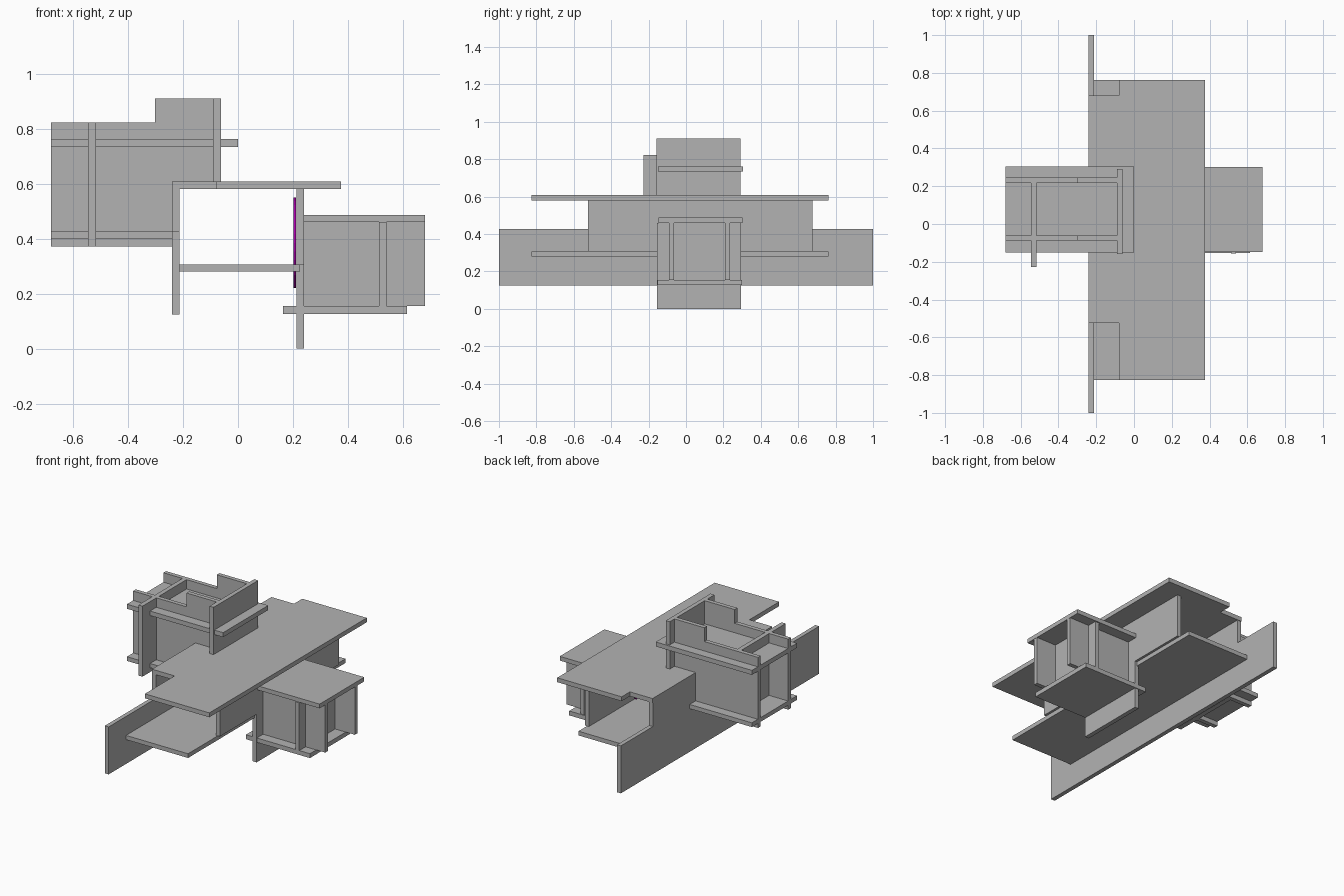
import bpy
import bmesh
import math
from mathutils import Vector

cube = bpy.data.objects.get("Cube")
if cube:
    bpy.data.objects.remove(cube, do_unlink=True)


def make_material(name, colour):
    mat = bpy.data.materials.new(name)
    mat.use_nodes = True
    mat.diffuse_color = (*colour, 1)
    mat.node_tree.nodes["Principled BSDF"].inputs["Base Color"].default_value = (*colour, 1)
    return mat


grey = make_material("board_grey", (0.45, 0.45, 0.45))
purple = make_material("purple", (0.4, 0.0, 0.4))


def panel(name, axis, start, end, outline, mat=grey):
    """Extrude a flat outline along one axis; outline uses the other two axes in order."""
    bm = bmesh.new()
    def place(a, b):
        co = [a, b]
        co.insert("xyz".index(axis), start)
        return bm.verts.new(co)
    face = bm.faces.new([place(a, b) for a, b in outline])
    push = Vector([end - start if c == axis else 0 for c in "xyz"])
    moved = bmesh.ops.extrude_face_region(bm, geom=[face])["geom"]
    bmesh.ops.translate(bm, vec=push, verts=[g for g in moved if isinstance(g, bmesh.types.BMVert)])
    bmesh.ops.recalc_face_normals(bm, faces=bm.faces[:])
    mesh = bpy.data.meshes.new(name)
    bm.to_mesh(mesh)
    bm.free()
    mesh.materials.append(mat)
    obj = bpy.data.objects.new(name, mesh)
    bpy.context.collection.objects.link(obj)
    return obj


def rect(a0, a1, b0, b1):
    return [(a0, b0), (a1, b0), (a1, b1), (a0, b1)]


# Central body: notched roof, floor and the two long walls
panel("roof", "z", 0.58, 0.608,
      [(-0.08, -0.825), (0.375, -0.825), (0.375, 0.763), (-0.08, 0.763),
       (-0.08, 0.68), (-0.24, 0.68), (-0.24, -0.525), (-0.08, -0.525)])
panel("floor", "z", 0.28, 0.307, rect(-0.213, 0.225, -0.825, 0.763))
panel("long_wall", "x", -0.24, -0.213,
      [(-1, 0.125), (1, 0.125), (1, 0.428), (0.677, 0.428),
       (0.677, 0.58), (-0.525, 0.58), (-0.525, 0.428), (-1, 0.428)])
panel("short_wall", "x", 0.212, 0.24,
      [(-0.155, 0), (0.295, 0), (0.295, 0.307), (0.677, 0.307),
       (0.677, 0.58), (-0.525, 0.58), (-0.525, 0.307), (-0.155, 0.307)])

# Thin purple disc on the inner face of the short wall
panel("wall_disc", "x", 0.202, 0.2115,
      [(0.07 + 0.165 * math.cos(i * math.tau / 32), 0.385 + 0.165 * math.sin(i * math.tau / 32))
       for i in range(32)], purple)

# Lower side box
panel("lower_box_top", "z", 0.46, 0.487, rect(0.24, 0.68, -0.148, 0.302))
panel("lower_box_base", "z", 0.127, 0.155, rect(0.163, 0.615, -0.153, 0.3))
panel("lower_box_cross_wall", "x", 0.513, 0.54, rect(-0.155, 0.295, 0.155, 0.46))
for name, y in (("front", -0.09), ("back", 0.208)):
    panel("lower_box_" + name + "_wall", "y", y, y + 0.027, rect(0.24, 0.679, 0.155, 0.46))

# Upper side box, with stepped walls that sit over the roof
for name, y in (("front", -0.087), ("back", 0.218)):
    panel("upper_box_" + name + "_wall", "y", y, y + 0.027,
          [(-0.68, 0.372), (-0.24, 0.372), (-0.24, 0.608), (-0.09, 0.608),
           (-0.09, 0.91), (-0.302, 0.91), (-0.302, 0.822), (-0.68, 0.822)])
panel("upper_box_shelf", "z", 0.733, 0.762, rect(-0.679, 0, -0.15, 0.305))
panel("upper_box_base", "z", 0.4, 0.427, rect(-0.679, -0.24, -0.15, 0.305))
panel("upper_box_outer_cross_wall", "x", -0.545, -0.516, rect(-0.227, 0.22, 0.372, 0.822))
panel("upper_box_inner_cross_wall", "x", -0.09, -0.062, rect(-0.158, 0.292, 0.608, 0.91))
